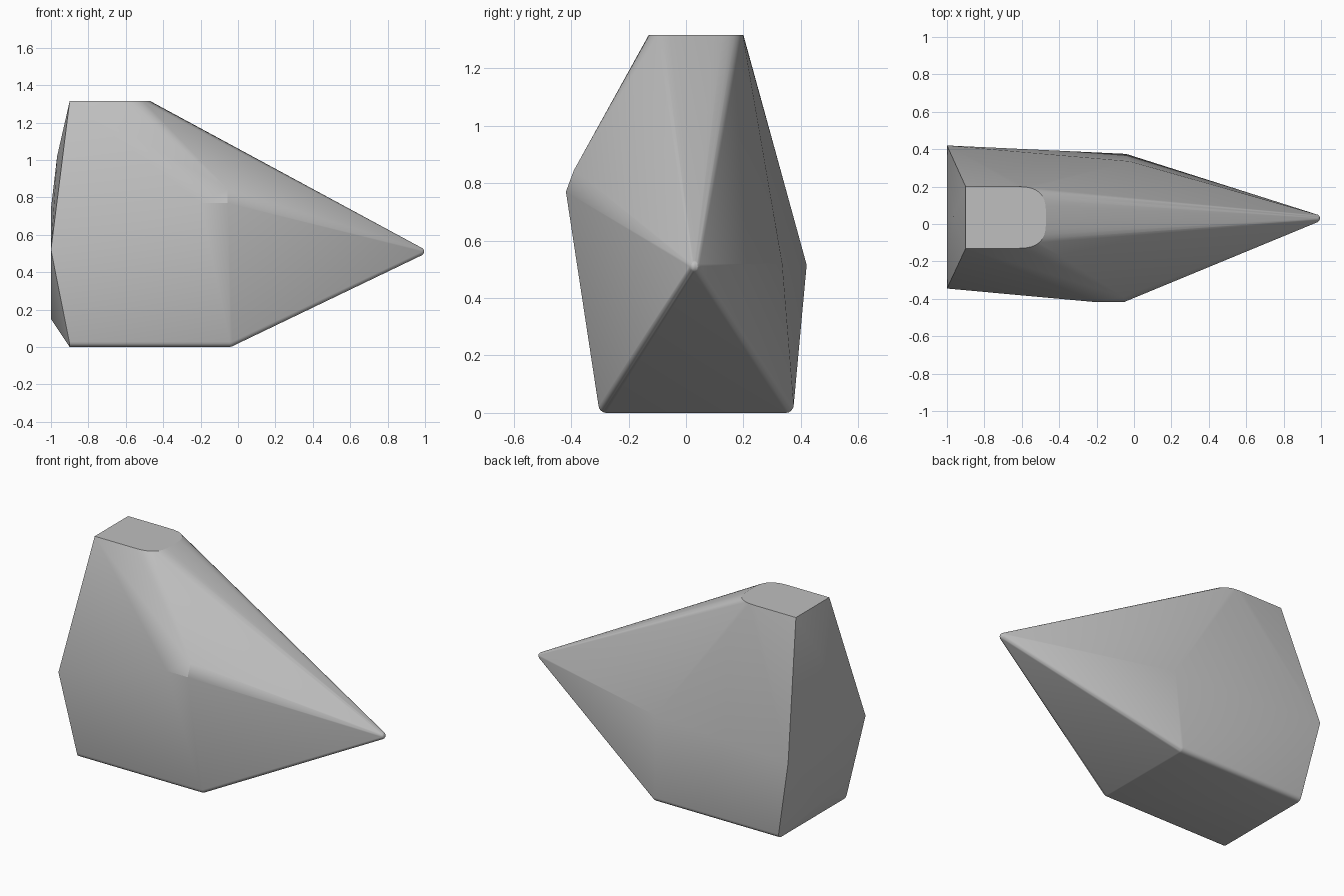
import bpy, bmesh, math
from mathutils import Vector, Matrix

cube = bpy.data.objects.get("Cube")
if cube:
    bpy.data.objects.remove(cube, do_unlink=True)

# Plain grey stone
grey = bpy.data.materials.new("stone_grey")
grey.use_nodes = True
colour = (0.52, 0.52, 0.52, 1)
grey.diffuse_color = colour
grey.node_tree.nodes["Principled BSDF"].inputs["Base Color"].default_value = colour

bm = bmesh.new()


def ball(x, y, z, r):
    """Rounded corner that the hull wraps around."""
    bmesh.ops.create_uvsphere(bm, u_segments=12, v_segments=8, radius=r,
                              matrix=Matrix.Translation((x, y, z)))


def edge_arc(x, y, side, r):
    """Rounded lower corner at the flat end of the base."""
    for i in range(5):
        a = i * math.pi / 8
        bm.verts.new((x, y + side * r * (math.sin(a) - 1), r * (1 - math.cos(a))))


# Pointed tip
ball(0.973, 0.03, 0.51, 0.022)

# Rounded long edges of the base
for y, side in ((-0.305, -1), (0.375, 1)):
    edge_arc(-0.9, y, side, 0.028)
    ball(-0.045, y - side * 0.028, 0.028, 0.028)

# Flat top with a rounded end towards the tip
top = 1.315
for side in (-1, 1):
    bm.verts.new((-0.9, 0.035 + side * 0.165, top))
    for i in range(9):
        a = i * math.pi / 16
        x = -0.62 + 0.15 * math.sin(a) ** 0.8
        y = 0.035 + side * 0.165 * max(math.cos(a), 0) ** 0.6
        bm.verts.new((x, y, top))

# Corners of the blunt end, then the front and back shoulders
corners = [
    (-1, -0.345, 0.52), (-1, 0.42, 0.515),
    (-1, 0.04, 0.15), (-1, 0.04, 0.74), (-0.967, 0.04, 1.02),
    (-0.2, -0.418, 0.77), (-0.055, -0.418, 0.77), (-0.055, -0.39, 0.845),
    (-0.02, 0.335, 0.52),
]
for c in corners:
    bm.verts.new(Vector(c))

# Wrap everything in one skin
for f in list(bm.faces):
    bm.faces.remove(f)
for e in list(bm.edges):
    bm.edges.remove(e)
bmesh.ops.remove_doubles(bm, verts=bm.verts, dist=0.0005)
bmesh.ops.convex_hull(bm, input=bm.verts)
bmesh.ops.delete(bm, geom=[v for v in bm.verts if not v.link_faces], context='VERTS')
bmesh.ops.dissolve_limit(bm, angle_limit=math.radians(0.5),
                         verts=bm.verts, edges=bm.edges)
bmesh.ops.recalc_face_normals(bm, faces=bm.faces)

mesh = bpy.data.meshes.new("stone")
bm.to_mesh(mesh)
bm.free()
mesh.materials.append(grey)
stone = bpy.data.objects.new("stone", mesh)
bpy.context.collection.objects.link(stone)

bpy.ops.object.select_all(action='DESELECT')
stone.select_set(True)
bpy.context.view_layer.objects.active = stone
bpy.ops.object.shade_smooth_by_angle(angle=math.radians(24))
